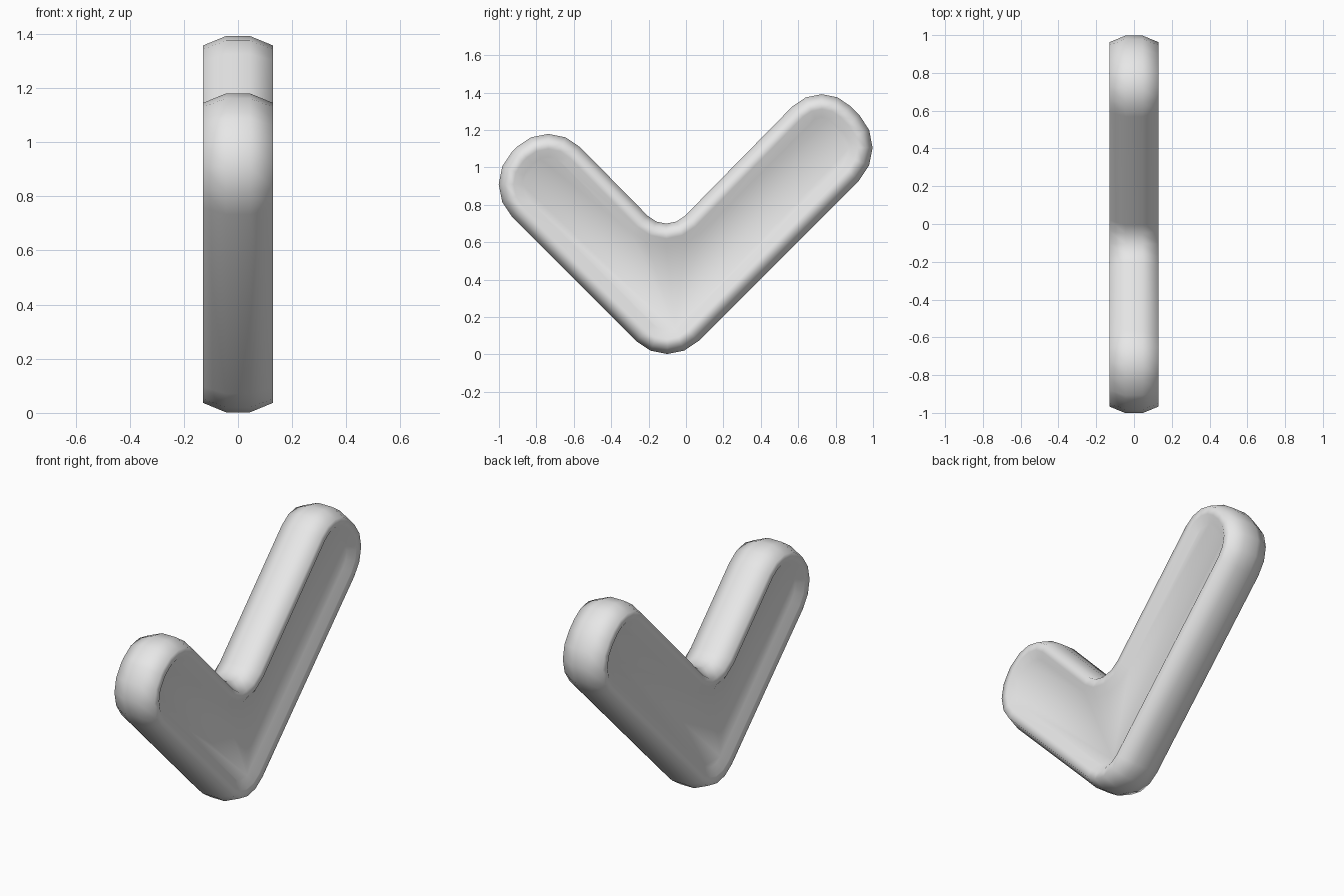
import bpy, bmesh, math
from mathutils import Vector

cube = bpy.data.objects.get("Cube")
if cube:
    bpy.data.objects.remove(cube, do_unlink=True)

mat = bpy.data.materials.new("light grey")
mat.use_nodes = True
grey = (0.8, 0.8, 0.8, 1)
mat.diffuse_color = grey
mat.node_tree.nodes["Principled BSDF"].inputs["Base Color"].default_value = grey

# Sharp tick corners in (y, z), counter-clockwise, with rounding radius
CORNERS = [((-0.10, -0.095), 0.235), ((1.10, 1.105), 0.25), ((0.725, 1.485), 0.22),
           ((-0.105, 0.64), -0.14), ((-0.735, 1.28), 0.24), ((-1.105, 0.91), 0.25)]
STEPS = 4


def outline(inset):
    """Rounded tick outline moved inwards by the inset."""
    pts = [Vector(c) for c, r in CORNERS]
    ring = []
    for i, (c, r) in enumerate(CORNERS):
        p = pts[i]
        a = (p - pts[i - 1]).normalized()
        b = (pts[(i + 1) % len(pts)] - p).normalized()
        na, nb = Vector((a.y, -a.x)), Vector((b.y, -b.x))
        centre = p - (na + nb) / (1 + na.dot(nb)) * r
        turn = math.atan2(a.cross(b), a.dot(b))
        start = math.atan2(na.y, na.x)
        for k in range(STEPS + 1):
            t = start + turn * k / STEPS
            ring.append(centre + Vector((math.cos(t), math.sin(t))) * (r - inset))
    return ring


# Rim section from one sunken panel round to the other: (x, inset)
half = [(0.045, 0), (0.13, 0.035), (0.13, 0.08), (0.10, 0.125)]
section = [(-x, d) for x, d in reversed(half)] + half

bm = bmesh.new()
rings = [[bm.verts.new((x, p.x, p.y)) for p in outline(d)] for x, d in section]
for r0, r1 in zip(rings, rings[1:]):
    for i in range(len(r0)):
        j = (i + 1) % len(r0)
        bm.faces.new((r0[i], r0[j], r1[j], r1[i]))
# Sunken side panels
bm.faces.new(rings[-1])
bm.faces.new(list(reversed(rings[0])))
bmesh.ops.recalc_face_normals(bm, faces=bm.faces)

mesh = bpy.data.meshes.new("check_mark")
bm.to_mesh(mesh)
bm.free()
mesh.materials.append(mat)
tick = bpy.data.objects.new("check_mark", mesh)
bpy.context.collection.objects.link(tick)
bpy.context.view_layer.objects.active = tick
tick.select_set(True)
bpy.ops.object.shade_smooth_by_angle(angle=math.radians(80))
